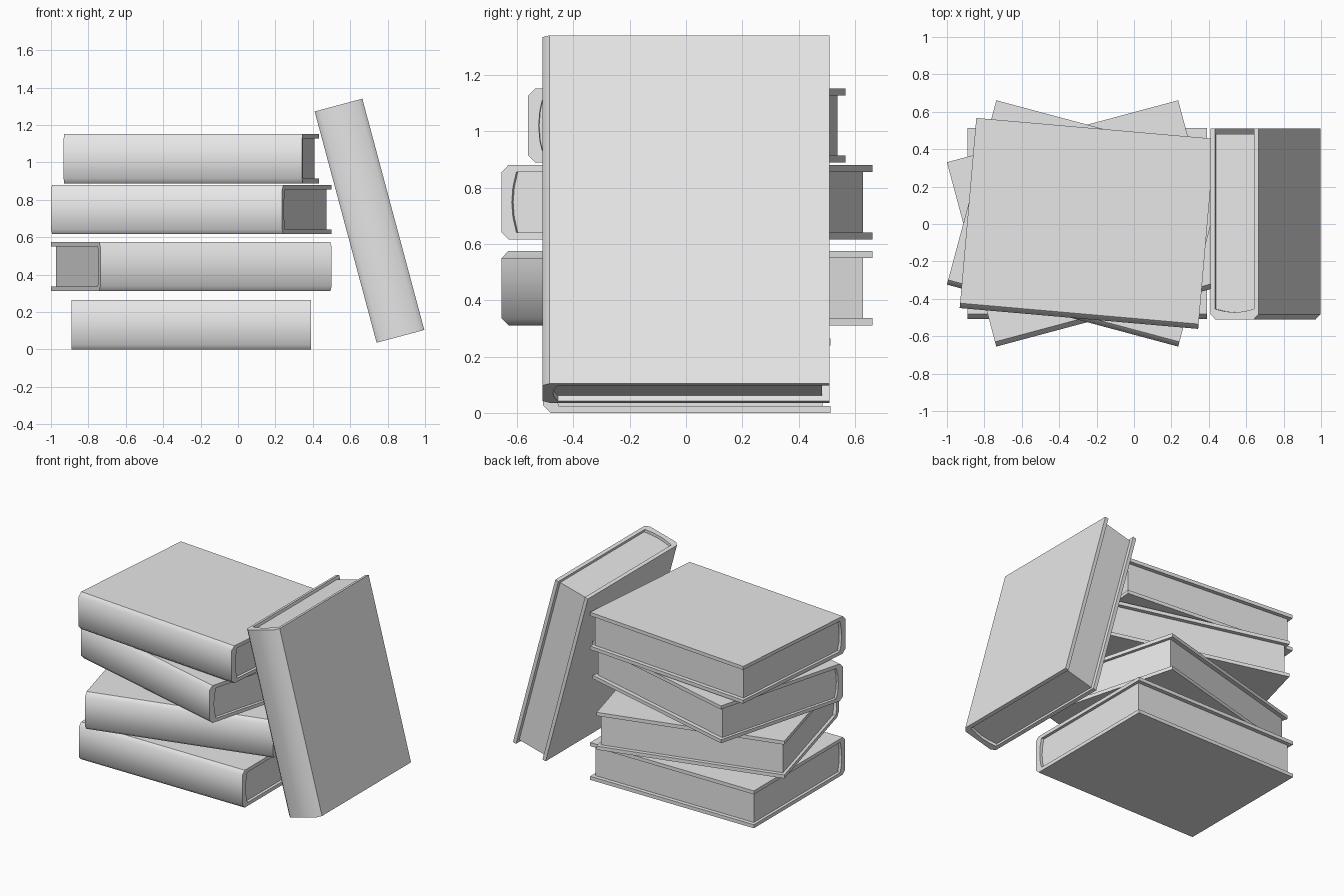
import bpy, bmesh
from math import radians
from mathutils import Matrix

cube = bpy.data.objects.get("Cube")
if cube:
    bpy.data.objects.remove(cube, do_unlink=True)

grey = bpy.data.materials.new("light grey")
grey.use_nodes = True
grey.diffuse_color = (0.8, 0.8, 0.8, 1)
grey.node_tree.nodes["Principled BSDF"].inputs["Base Color"].default_value = (0.8, 0.8, 0.8, 1)

# Shared book dimensions
LENGTH, DEPTH, THICK = 1.28, 1.02, 0.264
BOARD, CHAMFER = 0.025, 0.026
END_INSET, FORE_INSET = 0.02, 0.028
h, t = DEPTH / 2, THICK / 2


def extrude_profile(name, points, length, matrix, smooth_spine=False):
    """Extrude a (y, z) outline along x, centred, and place it."""
    bm = bmesh.new()
    face = bm.faces.new([bm.verts.new((-length / 2, y, z)) for y, z in points])
    side = bmesh.ops.extrude_face_region(bm, geom=[face])
    verts = [v for v in side["geom"] if isinstance(v, bmesh.types.BMVert)]
    bmesh.ops.translate(bm, verts=verts, vec=(length, 0, 0))
    bmesh.ops.recalc_face_normals(bm, faces=bm.faces)
    # Only the outer spine and its bevels are shaded smooth
    for f in bm.faces:
        centre = f.calc_center_median()
        f.smooth = smooth_spine and centre.y < -h + CHAMFER and f.normal.y < -0.5
    mesh = bpy.data.meshes.new(name)
    bm.to_mesh(mesh)
    bm.free()
    mesh.materials.append(grey)
    obj = bpy.data.objects.new(name, mesh)
    obj.matrix_world = matrix
    bpy.context.collection.objects.link(obj)


# Rounded back of the page block, shared with the inside of the spine
inner = t - BOARD
curve = [(-h + 0.038 + 0.017 * s * s, s * inner) for s in (1, 0.5, 0, -0.5, -1)]

cover = [(h, -t), (-h + CHAMFER, -t), (-h, -t + CHAMFER),
         (-h, t - CHAMFER), (-h + CHAMFER, t), (h, t),
         (h, inner)] + curve + [(h, -inner)]
pages = [(h - FORE_INSET, inner)] + curve + [(h - FORE_INSET, -inner)]


def book(name, centre, angle, axis):
    matrix = Matrix.Translation(centre) @ Matrix.Rotation(radians(angle), 4, axis)
    extrude_profile(name + "_cover", cover, LENGTH, matrix, True)
    extrude_profile(name + "_pages", pages, LENGTH - 2 * END_INSET, matrix)


# Stack of four twisted books and one leaning beside it
book("bottom_book", (-0.25, 0.003, 0.132), 0, 'Z')
book("second_book", (-0.25, 0.003, 0.443), 15, 'Z')
book("third_book", (-0.25, 0.003, 0.748), -15, 'Z')
book("top_book", (-0.25, 0.003, 1.02), -5, 'Z')
book("leaning_book", (0.703, 0.0, 0.688), 75, 'Y')
